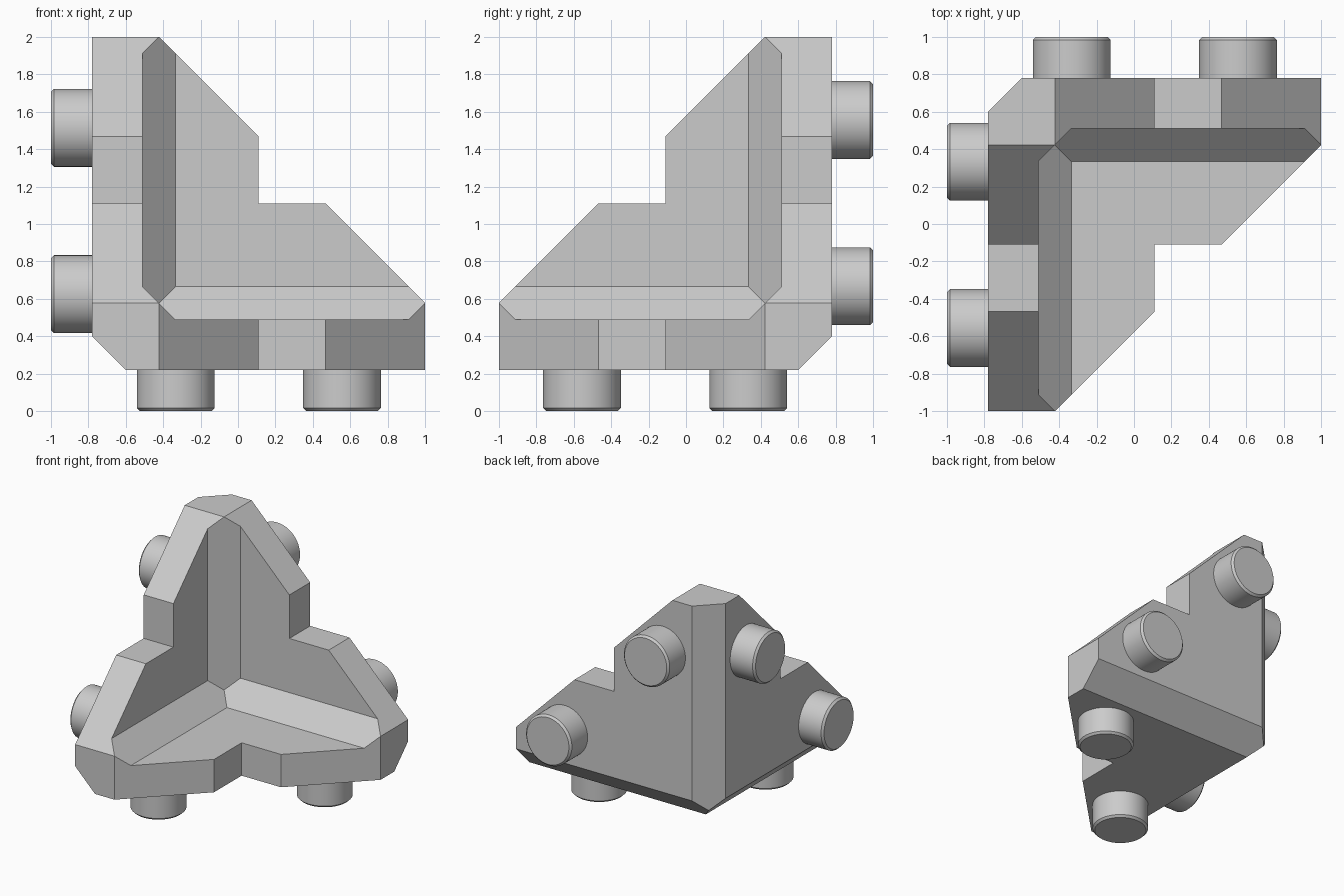
import bpy, bmesh
from mathutils import Vector, Matrix

if "Cube" in bpy.data.objects:
    bpy.data.objects.remove(bpy.data.objects["Cube"])

ARM = 1.78       # arm length from the outer corner
WALL = 0.27      # wall thickness
TIP = 0.3575     # arm width at its end, also the middle of the inner fillet
BEVEL = 0.18     # outer chamfer
NOTCH = 0.89     # start of the square notch in each wall
RADIUS, LENGTH = 0.208, 0.22

grey = bpy.data.materials.new("light_grey")
grey.use_nodes = True
colour = (0.6, 0.6, 0.6, 1)
grey.diffuse_color = colour
grey.node_tree.nodes["Principled BSDF"].inputs["Base Color"].default_value = colour

# Corner space has the outer corner at the origin and all arms positive
PLACE = Matrix.Translation((-0.78, 0.78, 0.22)) @ Matrix.Diagonal((1, -1, 1, 1))


def finish(bm, name):
    bm.transform(PLACE)
    bmesh.ops.recalc_face_normals(bm, faces=bm.faces)
    mesh = bpy.data.meshes.new(name)
    bm.to_mesh(mesh)
    bm.free()
    mesh.materials.append(grey)
    obj = bpy.data.objects.new(name, mesh)
    bpy.context.collection.objects.link(obj)
    return obj


# Bracket: faces of one wall, turned about the corner diagonal for the others
def wall_faces():
    a, t, c, e, n, h = ARM, WALL, TIP, BEVEL, NOTCH, BEVEL / 2
    f = 2 * c - t        # foot of the inner fillet
    p, q = a + c - f, a + c - n   # sloped edge at the fillet and at the notch
    inner = [(f, f, t), (p, f, t), (q, n, t), (n, n, t), (n, q, t), (f, p, t)]
    outer = [(e, e, 0), (a, e, 0), (a, c, 0), (q, n, 0),
             (n, n, 0), (n, q, 0), (c, a, 0), (e, a, 0)]
    fillet = [(c, c, c), (f, f, t), (p, f, t), (a, c, c), (p, t, f), (f, t, f)]
    chamfer = [(h, h, h), (e, e, 0), (a, e, 0), (a, 0, e), (e, 0, e)]
    end = [(a, c, c), (a, c, 0), (a, e, 0), (a, 0, e), (a, 0, c)]
    slope = [(a, c, c), (p, f, t), (q, n, t), (q, n, 0), (a, c, 0)]
    notch = [(q, n, t), (n, n, t), (n, n, 0), (q, n, 0)]
    swapped = [[(v, u, w) for u, v, w in face] for face in (slope, notch)]
    return [inner, outer, fillet, chamfer, end, slope, notch] + swapped


bracket = bmesh.new()
for turn in range(3):
    for face in wall_faces():
        corners = [co[turn:] + co[:turn] for co in face]
        bracket.faces.new([bracket.verts.new(co) for co in corners])
bmesh.ops.remove_doubles(bracket, verts=bracket.verts, dist=0.0005)
finish(bracket, "corner_bracket")


# Studs: round pegs with a chamfered outer rim, two on each outer wall
def stud(name, axis, centre):
    bm = bmesh.new()
    bmesh.ops.create_cone(bm, cap_ends=True, segments=64, radius1=RADIUS,
                          radius2=RADIUS, depth=LENGTH + 0.02)
    rim = [e for e in bm.edges if all(v.co.z < 0 for v in e.verts)]
    bmesh.ops.bevel(bm, geom=rim, offset=0.016, segments=1, affect="EDGES")
    direction = Vector((0, 0, 0))
    direction[axis] = 1
    turn = direction.to_track_quat("Z", "Y").to_matrix().to_4x4()
    spot = Vector(centre)
    spot[axis] = (0.02 - LENGTH) / 2
    bm.transform(Matrix.Translation(spot) @ turn)
    obj = finish(bm, name)
    bpy.ops.object.select_all(action="DESELECT")
    obj.select_set(True)
    bpy.context.view_layer.objects.active = obj
    bpy.ops.object.shade_smooth_by_angle(angle=0.5)


NEAR, FAR, DROP = 0.447, 1.336, 0.042
stud("bottom_stud_back", 2, (FAR, NEAR, 0))
stud("bottom_stud_front", 2, (NEAR, FAR, 0))
stud("back_stud_low", 1, (FAR, 0, NEAR))
stud("back_stud_high", 1, (NEAR, 0, FAR))
stud("side_stud_low", 0, (0, FAR, NEAR - DROP))
stud("side_stud_high", 0, (0, NEAR, FAR - DROP))
